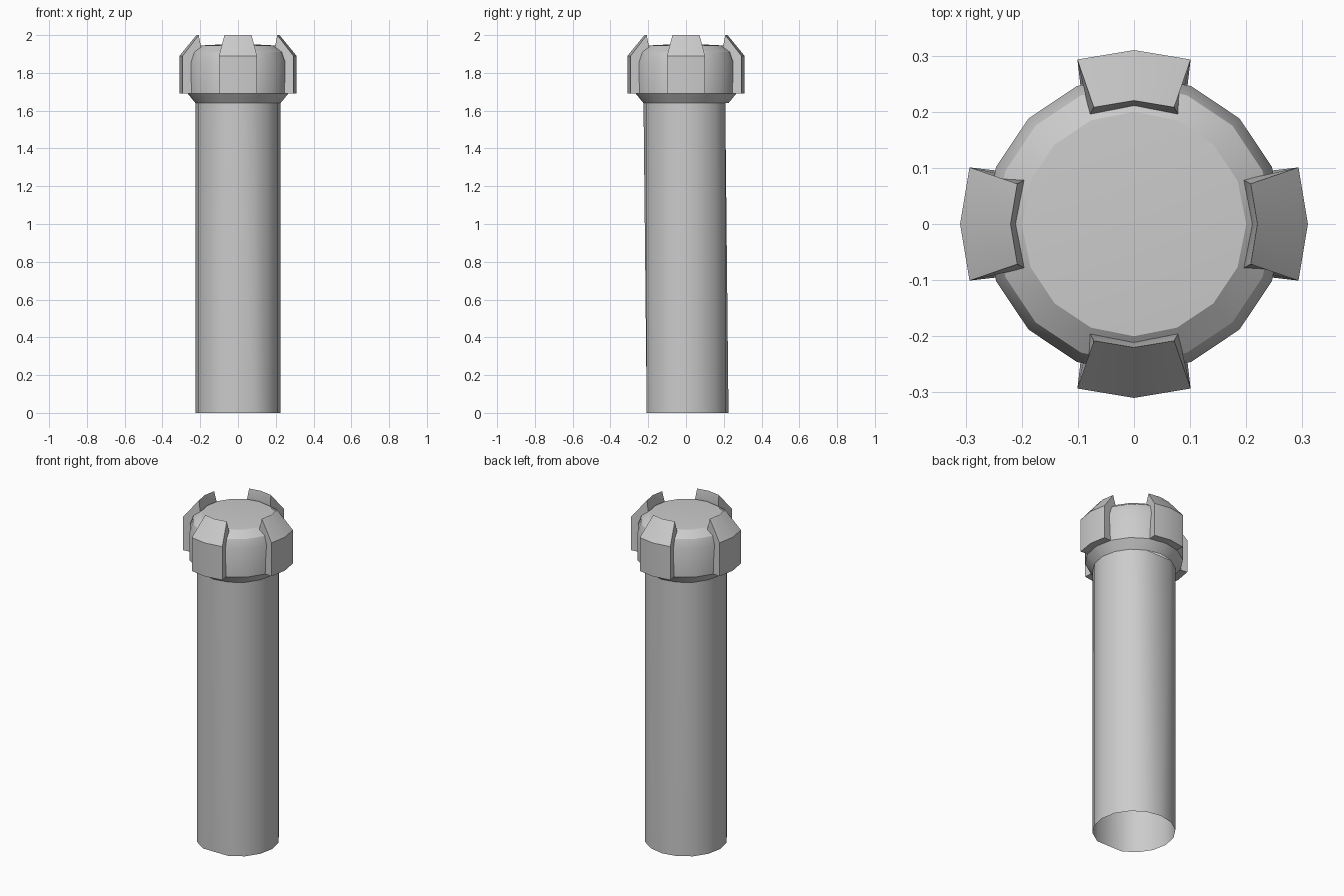
import bpy, bmesh
from math import cos, sin, radians

cube = bpy.data.objects.get("Cube")
if cube:
    bpy.data.objects.remove(cube, do_unlink=True)

SIDES = 16
grey = bpy.data.materials.new("plain_grey")
grey.use_nodes = True
COLOUR = (0.6, 0.6, 0.6, 1)
grey.diffuse_color = COLOUR
grey.node_tree.nodes["Principled BSDF"].inputs["Base Color"].default_value = COLOUR


def polar(r, degrees, z):
    return (r * cos(radians(degrees)), r * sin(radians(degrees)), z)


def finish(bm, name, fix_normals=True):
    if fix_normals:
        bmesh.ops.recalc_face_normals(bm, faces=bm.faces)
    mesh = bpy.data.meshes.new(name)
    bm.to_mesh(mesh)
    bm.free()
    mesh.materials.append(grey)
    obj = bpy.data.objects.new(name, mesh)
    bpy.context.collection.objects.link(obj)
    bpy.ops.object.select_all(action='DESELECT')
    obj.select_set(True)
    bpy.context.view_layer.objects.active = obj
    bpy.ops.object.shade_smooth_by_angle(angle=radians(30))
    return obj


def ring(bm, r, z):
    return [bm.verts.new(polar(r, 360 * k / SIDES, z)) for k in range(SIDES)]


# Shaft: open tube, with a slanted flat panel at the front and at the back
bm = bmesh.new()
low, high = ring(bm, 0.225, 0), ring(bm, 0.225, 1.64)
front, back = 3 * SIDES // 4, SIDES // 4
spare = [low[front], high[back]]
low[front] = low[front - 1]
high[back] = high[back + 1]
for k in range(SIDES):
    n = (k + 1) % SIDES
    for tri in ((low[k], low[n], high[k]), (low[n], high[n], high[k])):
        if len(set(tri)) == 3:
            bm.faces.new(tri)
bmesh.ops.delete(bm, geom=spare, context='VERTS')
finish(bm, "shaft", False)

# Head: flared collar, straight band and rounded cap
bm = bmesh.new()
profile = [(0.225, 1.64), (0.266, 1.69), (0.266, 1.86), (0.248, 1.91), (0.2, 1.945)]
rings = [ring(bm, r, z) for r, z in profile]
for a, b in zip(rings, rings[1:]):
    for k in range(SIDES):
        n = (k + 1) % SIDES
        bm.faces.new((a[k], a[n], b[n], b[k]))
tip = bm.verts.new((0, 0, 1.955))
for k in range(SIDES):
    bm.faces.new((rings[-1][k], rings[-1][(k + 1) % SIDES], tip))
finish(bm, "head", False)

# Four raised lugs around the head: radius, height, half angle
lug_profile = [(0.25, 1.69, 22), (0.31, 1.69, 19), (0.31, 1.89, 19),
               (0.22, 2.0, 19), (0.21, 1.93, 22)]
for name, turn in (("left", 0), ("back", 90), ("right", 180), ("front", 270)):
    bm = bmesh.new()
    slices = [[bm.verts.new(polar(r, turn + side * half, z)) for r, z, half in lug_profile]
              for side in (-1, 0, 1)]
    count = len(lug_profile)
    for a, b in zip(slices, slices[1:]):
        for k in range(count):
            n = (k + 1) % count
            bm.faces.new((a[k], a[n], b[n], b[k]))
    bm.faces.new(slices[0])
    bm.faces.new(slices[-1])
    finish(bm, name + "_lug")
